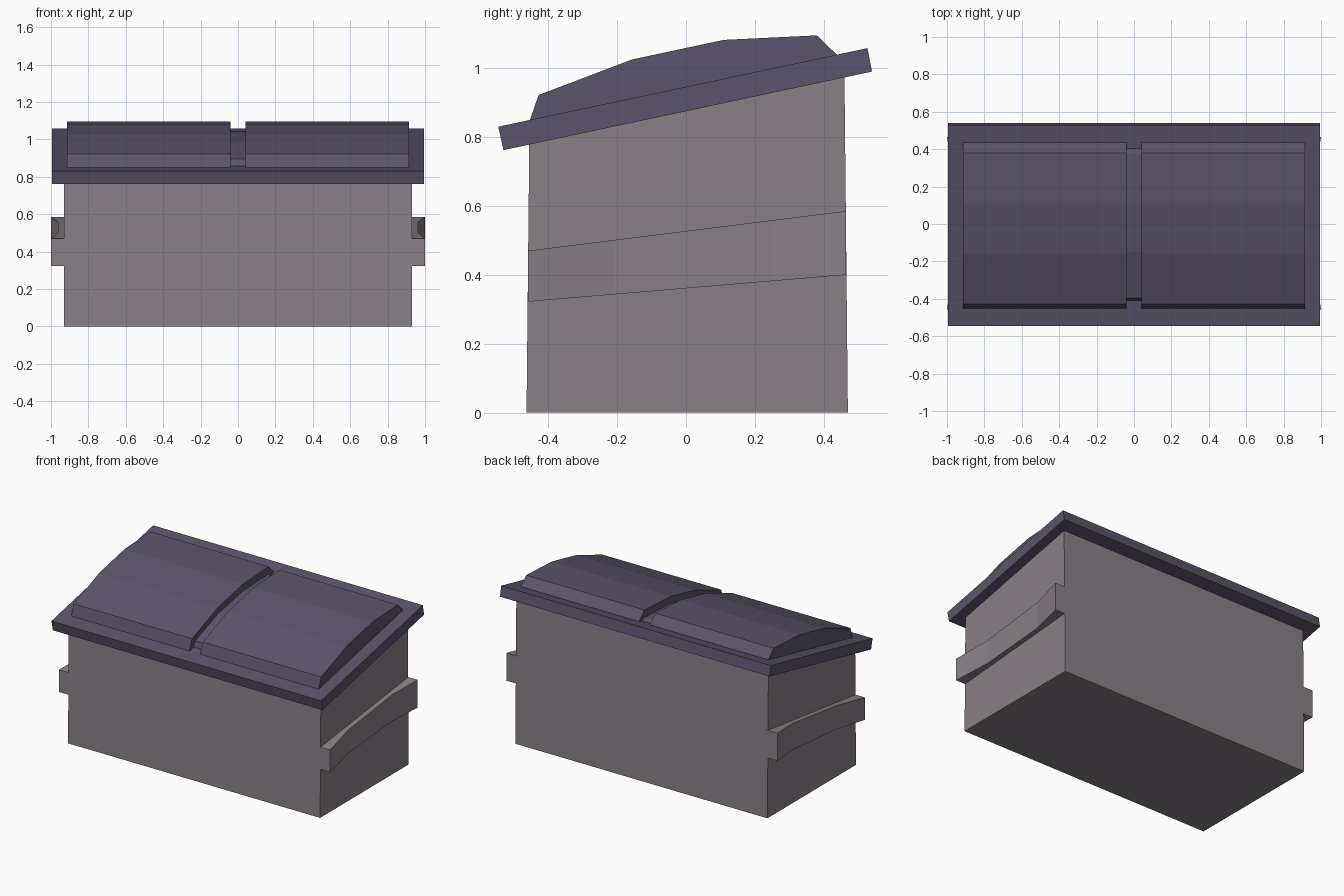
import bpy, bmesh

if "Cube" in bpy.data.objects:
    bpy.data.objects.remove(bpy.data.objects["Cube"])


def material(name, rgb):
    m = bpy.data.materials.new(name)
    m.diffuse_color = (*rgb, 1)
    m.use_nodes = True
    m.node_tree.nodes["Principled BSDF"].inputs["Base Color"].default_value = m.diffuse_color
    return m


BODY = material("warm_grey", (0.25, 0.22, 0.245))
LID = material("dark_purple", (0.105, 0.088, 0.15))


def loft(name, loop_a, loop_b, mat, mirror=False):
    """Closed solid between two matching loops of points."""
    bm = bmesh.new()
    a = [bm.verts.new(p) for p in loop_a]
    b = [bm.verts.new(p) for p in loop_b]
    n = len(a)
    bm.faces.new(a)
    bm.faces.new(b[::-1])
    for i in range(n):
        j = (i + 1) % n
        bm.faces.new((a[j], a[i], b[i], b[j]))
    bmesh.ops.recalc_face_normals(bm, faces=bm.faces)
    me = bpy.data.meshes.new(name)
    bm.to_mesh(me)
    bm.free()
    me.materials.append(mat)
    ob = bpy.data.objects.new(name, me)
    bpy.context.collection.objects.link(ob)
    if mirror:
        ob.modifiers.new("mirror", 'MIRROR')
    return ob


def side_profile(name, yz, x0, x1, mat, mirror=False):
    """Side outline (y, z) extruded from x0 to x1."""
    return loft(name, [(x0, y, z) for y, z in yz],
                [(x1, y, z) for y, z in yz], mat, mirror)


# Container with slanted top
side_profile("container", [(-0.463, 0), (0.47, 0), (0.46, 0.98), (-0.455, 0.785)],
             -0.93, 0.93, BODY)

# Sloping side lifting rails, pinched in the middle
plan = [(0.91, -0.458), (1.0, -0.458), (0.963, -0.21),
        (0.963, 0.25), (1.0, 0.465), (0.91, 0.465)]


def slope(z_front, z_back):
    return [(x, y, z_front + (z_back - z_front) * (y + 0.458) / 0.923) for x, y in plan]


loft("lifting_rail", slope(0.322, 0.40), slope(0.47, 0.585), BODY, mirror=True)

# Tilted lid slab
side_profile("lid_rim", [(-0.53, 0.762), (0.54, 0.99), (0.527, 1.058), (-0.545, 0.83)],
             -0.995, 0.995, LID)

# Two raised lid panels
side_profile("lid_panel", [(-0.453, 0.82), (-0.453, 0.85), (-0.428, 0.922), (-0.157, 1.025),
                           (0.11, 1.082), (0.38, 1.095), (0.437, 1.04), (0.437, 1.01)],
             0.04, 0.913, LID, mirror=True)

# Lower ridge in the gap between the panels
side_profile("lid_center_ridge", [(-0.41, 0.83), (-0.41, 0.858), (-0.395, 0.895), (-0.15, 0.985),
                                  (0.11, 1.035), (0.375, 1.045), (0.405, 1.032), (0.405, 1.0)],
             -0.05, 0.05, LID)
